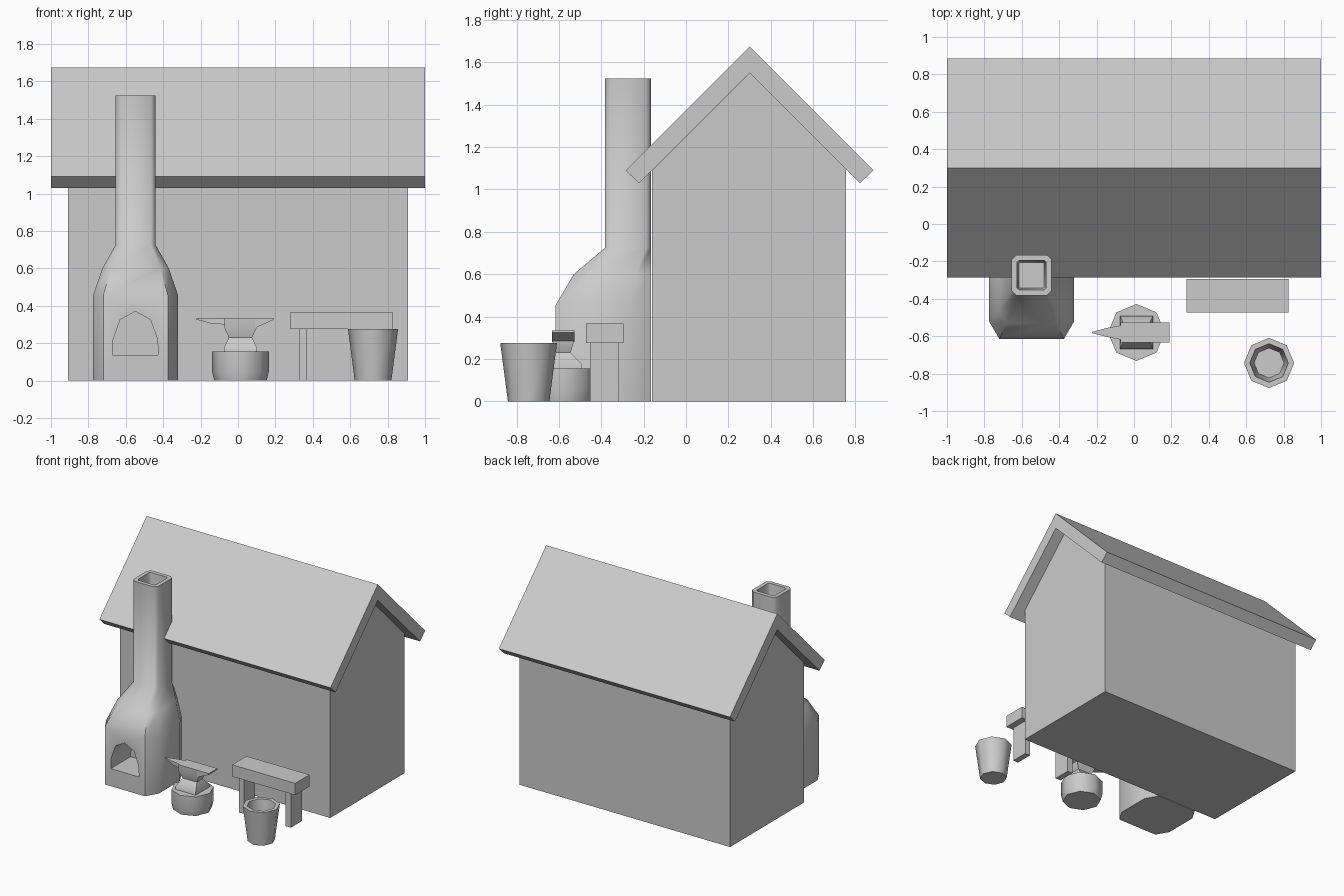
import bpy, bmesh, math

if "Cube" in bpy.data.objects:
    bpy.data.objects.remove(bpy.data.objects["Cube"])


def make(name, bm, smooth=None):
    bmesh.ops.recalc_face_normals(bm, faces=bm.faces)
    me = bpy.data.meshes.new(name)
    bm.to_mesh(me)
    bm.free()
    ob = bpy.data.objects.new(name, me)
    bpy.context.collection.objects.link(ob)
    if smooth:
        shade(ob, smooth)
    return ob


def shade(ob, angle):
    bpy.ops.object.select_all(action='DESELECT')
    ob.select_set(True)
    bpy.context.view_layer.objects.active = ob
    bpy.ops.object.shade_smooth_by_angle(angle=math.radians(angle))


def loft(name, rings, smooth=None):
    """Skin a list of equal-length point rings and cap both ends."""
    bm = bmesh.new()
    vs = [[bm.verts.new(p) for p in r] for r in rings]
    n = len(rings[0])
    for a, b in zip(vs, vs[1:]):
        for i in range(n):
            j = (i + 1) % n
            bm.faces.new((a[i], a[j], b[j], b[i]))
    bm.faces.new(vs[0])
    bm.faces.new(vs[-1])
    return make(name, bm, smooth)


def rect(x0, x1, y0, y1, z):
    return [(x0, y0, z), (x1, y0, z), (x1, y1, z), (x0, y1, z)]


def chamfered(x0, x1, y0, y1, z, cx, cy):
    return [(x0 + cx, y0, z), (x1 - cx, y0, z), (x1, y0 + cy, z), (x1, y1 - cy, z),
            (x1 - cx, y1, z), (x0 + cx, y1, z), (x0, y1 - cy, z), (x0, y0 + cy, z)]


def octagon(x, y, r, z):
    return [(x + r * math.cos(i * math.pi / 4), y + r * math.sin(i * math.pi / 4), z)
            for i in range(8)]


def box(name, x0, x1, y0, y1, z0, z1):
    return loft(name, [rect(x0, x1, y0, y1, z0), rect(x0, x1, y0, y1, z1)])


# House body and gable roof, both profiles in yz swept along x
walls = [(-0.16, 0), (0.755, 0), (0.755, 1.095), (0.3, 1.55), (-0.16, 1.09)]
roof = [(-0.285, 1.09), (-0.222, 1.03), (0.3, 1.55), (0.822, 1.03), (0.885, 1.09), (0.3, 1.675)]
for name, prof, hx in (("house_walls", walls, 0.91), ("roof", roof, 1.0)):
    loft(name, [[(x, y, z) for y, z in prof] for x in (-hx, hx)])

# Forge hearth, hood and hollow chimney
B = -0.165
forge = loft("forge", [
    chamfered(-0.775, -0.32, -0.615, B, 0, 0.055, 0.095),
    chamfered(-0.775, -0.32, -0.615, B, 0.455, 0.055, 0.095),
    chamfered(-0.725, -0.37, -0.53, B, 0.6, 0.045, 0.07),
    chamfered(-0.655, -0.44, -0.382, B, 0.725, 0.025, 0.025),
    chamfered(-0.655, -0.44, -0.382, B, 1.525, 0.025, 0.025),
    chamfered(-0.625, -0.47, -0.352, -0.195, 1.525, 0.01, 0.01),
    chamfered(-0.615, -0.48, -0.342, -0.205, 1.37, 0.005, 0.005)])

# Arched hearth opening cut into the front
arch = [(-0.67, 0.137), (-0.427, 0.137), (-0.43, 0.22), (-0.468, 0.325),
        (-0.549, 0.37), (-0.63, 0.325), (-0.667, 0.22)]
cutter = loft("opening_cutter", [[(x, y, z) for x, z in arch] for y in (-0.7, -0.37)])
cutter.hide_render = True
mod = forge.modifiers.new("opening", 'BOOLEAN')
mod.operation, mod.object, mod.solver = 'DIFFERENCE', cutter, 'EXACT'
bpy.context.view_layer.objects.active = forge
bpy.ops.object.modifier_apply(modifier=mod.name)
bpy.data.objects.remove(cutter)
shade(forge, 50)

# Anvil on its stump
AX, AY = 0.013, -0.58
loft("anvil_stump", [octagon(AX, AY, 0.14, 0), octagon(AX, AY, 0.152, 0.05),
                     octagon(AX, AY, 0.152, 0.155)], 50)
loft("anvil_body", [rect(AX - w, AX + w, AY - d, AY + d, z) for w, d, z in
                    ((0.088, 0.088, 0.15), (0.088, 0.088, 0.175), (0.062, 0.035, 0.23),
                     (0.085, 0.05, 0.28), (0.085, 0.053, 0.335))], 50)
# Sections along x: half width, bottom, top
for name, secs in (("anvil_heel", ((0.09, 0.053, 0.28, 0.335), (0.19, 0.053, 0.325, 0.335))),
                   ("anvil_horn", ((-0.07, 0.038, 0.3, 0.333), (-0.14, 0.025, 0.304, 0.332),
                                   (-0.225, 0.003, 0.327, 0.332)))):
    loft(name, [[(x, AY - w, a), (x, AY + w, a), (x, AY + w, b), (x, AY - w, b)]
                for x, w, a, b in secs])

# Bench
box("bench_top", 0.28, 0.825, -0.472, -0.295, 0.275, 0.367)
for side, x in (("left", 0.325), ("right", 0.73)):
    box("bench_leg_" + side, x, x + 0.045, -0.453, -0.316, 0, 0.28)

# Hollow bucket
loft("bucket", [octagon(0.722, -0.743, r, z) for r, z in
                ((0.098, 0), (0.134, 0.275), (0.103, 0.275), (0.08, 0.06))], 50)
